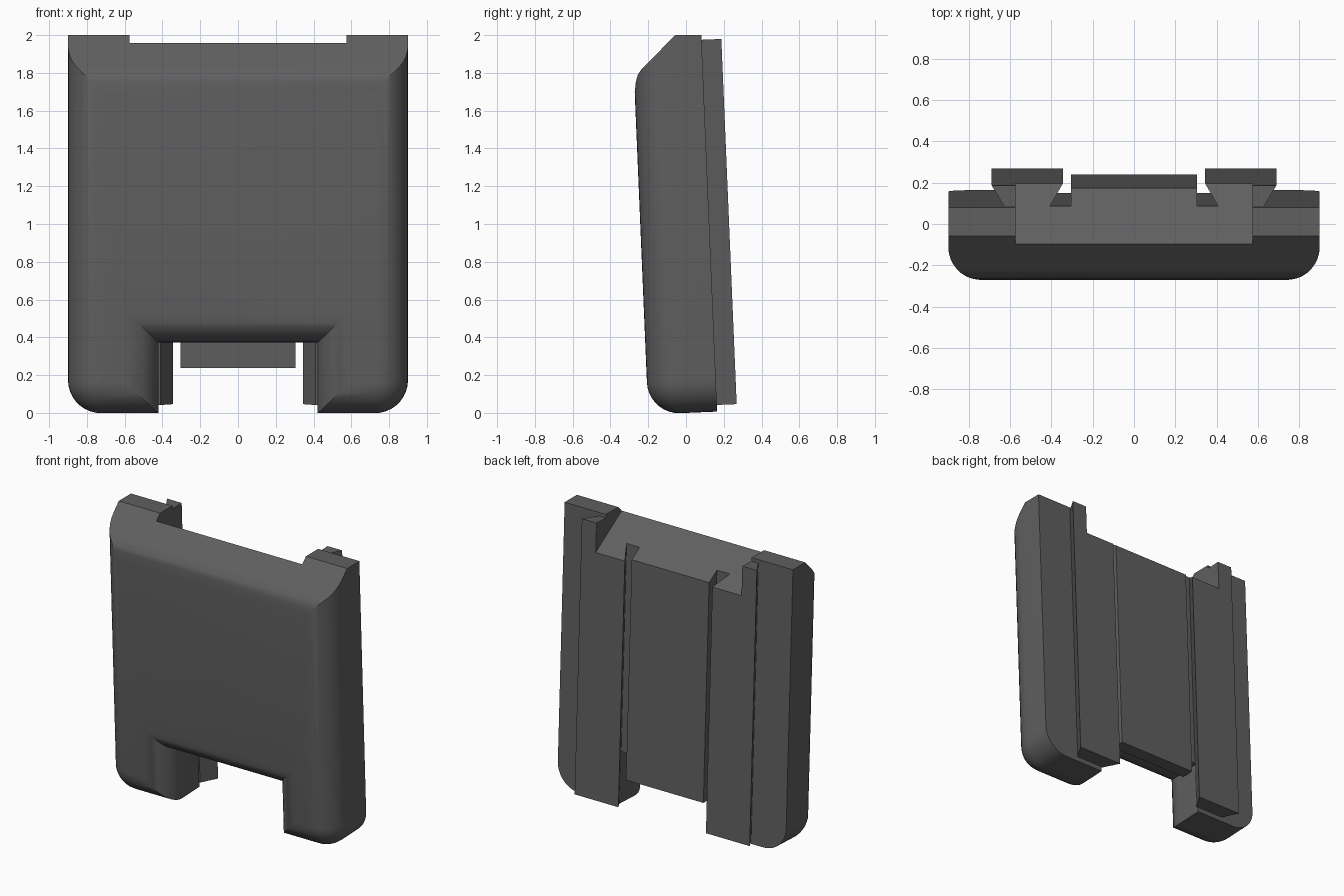
import bpy, bmesh, math
from mathutils import Matrix, Vector

cube = bpy.data.objects.get("Cube")
if cube:
    bpy.data.objects.remove(cube)

LEAN = Matrix.Rotation(0.042, 4, 'X')   # whole part leans slightly forward

grey = bpy.data.materials.new("dark_grey")
grey.use_nodes = True
colour = (0.115, 0.115, 0.118, 1)
grey.diffuse_color = colour
grey.node_tree.nodes["Principled BSDF"].inputs["Base Color"].default_value = colour


def finish(bm, name):
    bmesh.ops.recalc_face_normals(bm, faces=bm.faces)
    mesh = bpy.data.meshes.new(name)
    bm.to_mesh(mesh)
    bm.free()
    mesh.materials.append(grey)
    obj = bpy.data.objects.new(name, mesh)
    bpy.context.collection.objects.link(obj)
    return obj


def loft(loops):
    """Solid through matching closed loops of points, capped at both ends."""
    bm = bmesh.new()
    rings = [[bm.verts.new(p) for p in loop] for loop in loops]
    n = len(rings[0])
    for a, b in zip(rings, rings[1:]):
        for i in range(n):
            j = (i + 1) % n
            bm.faces.new((a[i], a[j], b[j], b[i]))
    bm.faces.new(rings[0])
    bm.faces.new(rings[-1])
    return bm


def inset(points, d):
    """Mitred inward offset of a counter-clockwise outline."""
    out = []
    for i, p in enumerate(points):
        d1 = (p - points[i - 1]).normalized()
        d2 = (points[(i + 1) % len(points)] - p).normalized()
        n1, n2 = Vector((-d1.y, d1.x)), Vector((-d2.y, d2.x))
        out.append(p + (n1 + n2) * (d / (1 + n1.dot(n2))))
    return out


# Body: U-shaped outline with rounded outer corners and a filleted front rim
CORNER, FILLET, STEPS = 0.175, 0.17, 9
half = [Vector((0.42, 0.375)), Vector((0.42, 0))]
for i in range(STEPS + 1):
    a = math.pi / 2 * i / STEPS
    half.append(Vector((0.9 - CORNER + CORNER * math.sin(a), CORNER - CORNER * math.cos(a))))
half.append(Vector((0.9, 2.4)))
outline = half + [Vector((-p.x, p.y)) for p in reversed(half)]

layers = [(0.165, 0)]
for i in range(STEPS + 1):
    a = math.pi / 2 * i / STEPS
    layers.append((-0.03 - FILLET * math.sin(a), FILLET * (1 - math.cos(a))))
bm = loft([[(p.x, y, p.y) for p in inset(outline, d)] for y, d in layers])
bm.transform(LEAN)

# Flat top, sloped chamfer and its soft lower edge, cut plane by plane
ridge = [(0.5, 2), (-0.057, 2), (-0.235, 1.82), (-0.255, 1.79), (-0.266, 1.75), (-0.271, 1.7)]
for (y1, z1), (y2, z2) in zip(ridge, ridge[1:]):
    cut = bmesh.ops.bisect_plane(
        bm, geom=bm.verts[:] + bm.edges[:] + bm.faces[:], dist=1e-5,
        plane_co=(0, y2, z2), plane_no=(0, z2 - z1, y1 - y2), clear_outer=True)
    edges = [e for e in cut["geom_cut"] if isinstance(e, bmesh.types.BMEdge) and e.is_boundary]
    bmesh.ops.holes_fill(bm, edges=edges, sides=0)
body = finish(bm, "body")


def prism(name, profile, bottom, top):
    bm = loft([[(x, y, z) for x, y in profile] for z in (bottom, top)])
    bm.transform(LEAN)
    return finish(bm, name)


# Dovetail rails and the plate between them on the back
parts = [body, prism("back_plate", [(-0.305, 0.16), (0.305, 0.16), (0.305, 0.25), (-0.305, 0.25)], 0.23, 2)]
for side, s in (("left", 1), ("right", -1)):
    profile = [(s * x, y) for x, y in ((0.41, 0.16), (0.625, 0.16), (0.69, 0.27), (0.345, 0.27))]
    parts.append(prism(side + "_rail", profile, 0.035, 1.97))

# Wide top notch with a floor sloping down to the back
wedge = [(-0.4, 2.15), (0.5, 1.58), (0.5, 2.6), (-0.4, 2.6)]
cutter = finish(loft([[(x, y, z) for y, z in wedge] for x in (-0.575, 0.575)]), "notch_cutter")
cutter.hide_render = True
for obj in parts:
    bpy.ops.object.select_all(action='DESELECT')
    obj.select_set(True)
    bpy.context.view_layer.objects.active = obj
    mod = obj.modifiers.new("top_notch", 'BOOLEAN')
    mod.operation = 'DIFFERENCE'
    mod.solver = 'EXACT'
    mod.object = cutter
    bpy.ops.object.modifier_apply(modifier=mod.name)
    bpy.ops.object.shade_smooth_by_angle(angle=math.radians(25))
bpy.data.objects.remove(cutter)
